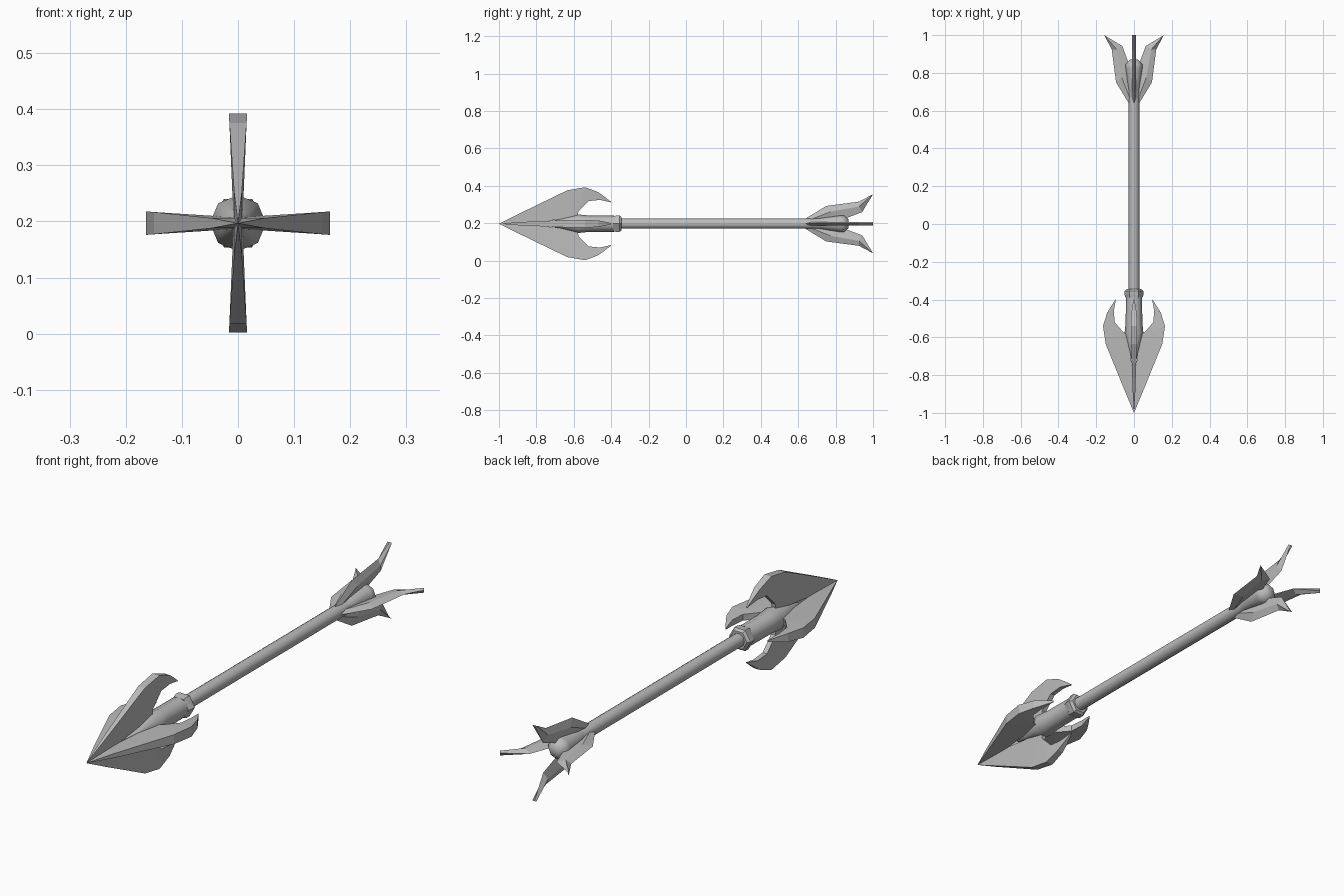
import bpy, bmesh, math
from mathutils import Matrix, Vector

if "Cube" in bpy.data.objects:
    bpy.data.objects.remove(bpy.data.objects["Cube"], do_unlink=True)

AXIS_Z = 0.197
grey = bpy.data.materials.new("plain grey")
grey.use_nodes = True
colour = (0.5, 0.5, 0.5, 1)
grey.diffuse_color = colour
grey.node_tree.nodes["Principled BSDF"].inputs["Base Color"].default_value = colour


def finish(name, bm, smooth=None):
    bmesh.ops.recalc_face_normals(bm, faces=bm.faces)
    mesh = bpy.data.meshes.new(name)
    bm.to_mesh(mesh)
    bm.free()
    mesh.materials.append(grey)
    obj = bpy.data.objects.new(name, mesh)
    obj.location.z = AXIS_Z
    bpy.context.collection.objects.link(obj)
    if smooth:
        bpy.ops.object.select_all(action="DESELECT")
        obj.select_set(True)
        bpy.context.view_layer.objects.active = obj
        bpy.ops.object.shade_smooth_by_angle(angle=math.radians(smooth))
    return obj


def turned(name, profile, sides, smooth):
    """Sweep (y, radius) stations around the long axis."""
    bm = bmesh.new()
    rings = []
    for y, r in profile:
        angles = [2 * math.pi * i / sides for i in range(sides)]
        rings.append([bm.verts.new((r * math.cos(a), y, r * math.sin(a))) for a in angles])
    for a, b in zip(rings, rings[1:]):
        for i in range(sides):
            j = (i + 1) % sides
            bm.faces.new((a[i], a[j], b[j], b[i]))
    bm.faces.new(rings[0])
    bm.faces.new(rings[-1])
    return finish(name, bm, smooth)


def blade(name, outer, inner, turn):
    """Barbed blade: paired (y, radius, half thickness) edges, lying along +x."""
    bm = bmesh.new()
    spin = Matrix.Rotation(turn, 3, "Y")

    def pair(p):
        y, r, t = p
        return [bm.verts.new(spin @ Vector((r, y, s * t))) for s in (1, -1)]

    rows = [(pair(o), pair(i)) for o, i in zip(outer, inner)]
    for (o1, i1), (o2, i2) in zip(rows, rows[1:]):
        bm.faces.new((o1[0], o2[0], i2[0], i1[0]))
        bm.faces.new((o1[1], i1[1], i2[1], o2[1]))
        bm.faces.new((o1[0], o1[1], o2[1], o2[0]))
        bm.faces.new((i1[0], i2[0], i2[1], i1[1]))
    for o, i in (rows[0], rows[-1]):
        bm.faces.new((o[0], o[1], i[1], i[0]))
    bmesh.ops.remove_doubles(bm, verts=bm.verts, dist=0.0005)
    return finish(name, bm)


def fin(name, outer, ridge, inner, turn):
    """Feather with a raised centre ridge on both sides."""
    bm = bmesh.new()
    spin = Matrix.Rotation(turn, 3, "Y")

    def row(points, t):
        return [bm.verts.new(spin @ Vector((r, y, t))) for y, r in points]

    loops = [row(outer, 0), row(ridge, 0.01), row(inner, 0), row(ridge, -0.01)]
    for k in range(4):
        a, b = loops[k], loops[(k + 1) % 4]
        for i in range(len(a) - 1):
            bm.faces.new((a[i], a[i + 1], b[i + 1], b[i]))
    for i in (0, -1):
        bm.faces.new([l[i] for l in loops])
    bmesh.ops.remove_doubles(bm, verts=bm.verts, dist=0.0005)
    return finish(name, bm)


# Shaft, head socket with collar, and flared nock
turned("shaft", [(-0.45, 0.028), (0.84, 0.028)], 10, 50)
turned("head_socket", [(-0.74, 0.006), (-0.68, 0.025), (-0.58, 0.05), (-0.52, 0.044),
                       (-0.385, 0.043)], 8, 50)
turned("socket_collar", [(-0.39, 0.045), (-0.375, 0.05), (-0.355, 0.05), (-0.345, 0.04)], 6, 25)
turned("nock", [(0.70, 0.028), (0.825, 0.046), (0.845, 0.046), (0.87, 0.022)], 8, 50)

# Four barbed blades meeting at the point; the upright pair is a little taller
outer = [(-1, 0, 0), (-0.89, 0.046, 0.008), (-0.635, 0.15, 0.018), (-0.54, 0.164, 0.019),
         (-0.47, 0.142, 0.016), (-0.40, 0.098, 0.003)]
inner = [(-1, 0, 0), (-0.86, 0, 0.008), (-0.58, 0.03, 0.011), (-0.575, 0.055, 0.012),
         (-0.52, 0.102, 0.012), (-0.40, 0.096, 0.003)]
inner.insert(5, (-0.46, 0.107, 0.011))
outer.insert(5, (-0.44, 0.124, 0.011))
names = ["left", "lower", "right", "upper"]
for k, side in enumerate(names):
    grow = 1.19 if k % 2 else 1.0
    thick = 0.85 if k % 2 else 1.1
    edges = [[(y, r * grow, t * thick) for y, r, t in e] for e in (outer, inner)]
    blade(side + "_blade", *edges, k * math.pi / 2)

# Four swept feathers at the tail
fin_outer = [(0.635, 0.025), (0.75, 0.095), (0.925, 0.118), (1.0, 0.158)]
fin_ridge = [(0.66, 0.02), (0.775, 0.065), (0.925, 0.092), (1.0, 0.158)]
fin_inner = [(0.70, 0.01), (0.83, 0.02), (0.942, 0.062), (1.0, 0.158)]
for k, side in enumerate(names):
    fin(side + "_feather", fin_outer, fin_ridge, fin_inner, k * math.pi / 2)
